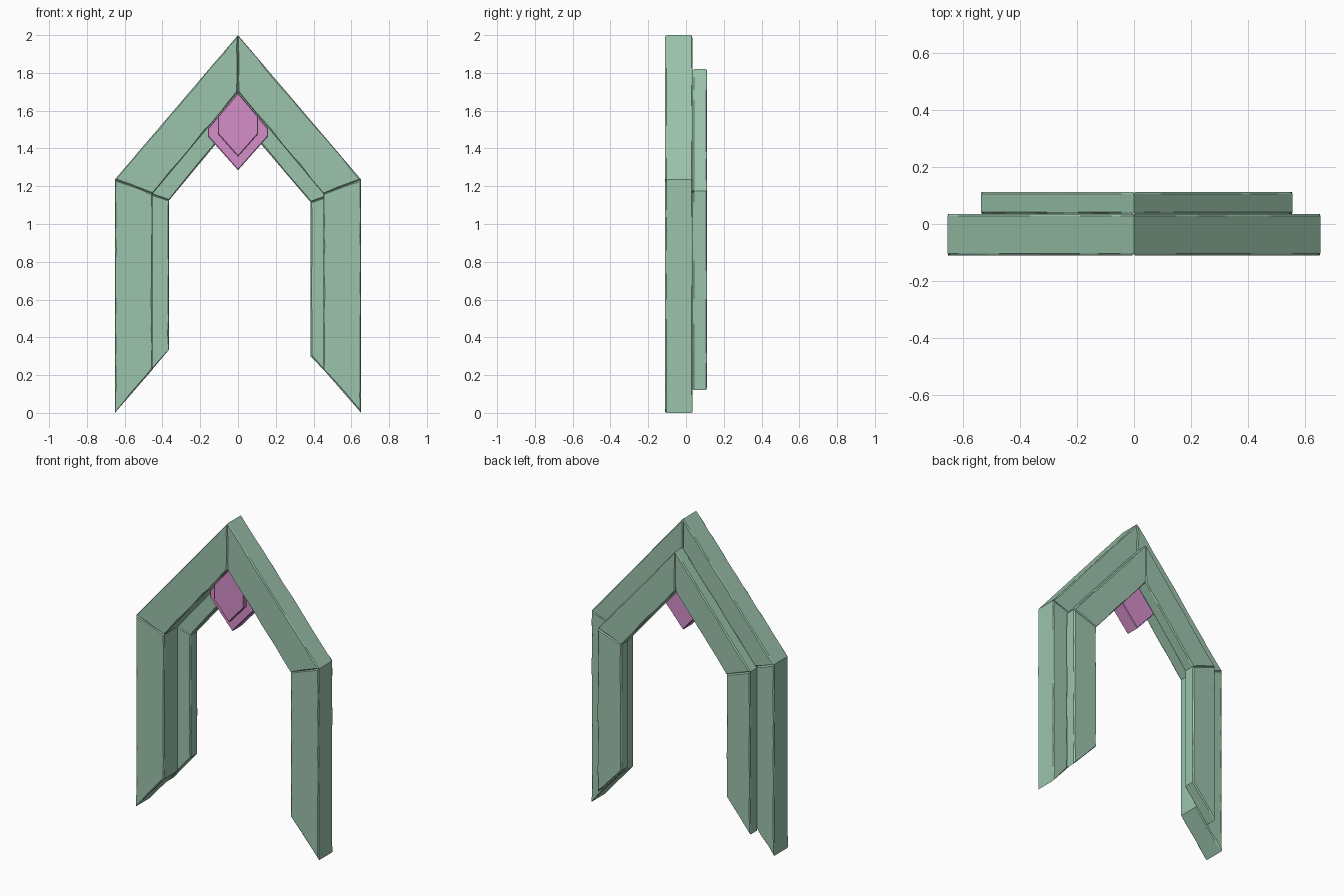
import bpy, bmesh, random
from mathutils import Vector

if "Cube" in bpy.data.objects:
    bpy.data.objects.remove(bpy.data.objects["Cube"])

random.seed(4)


def material(name, color):
    m = bpy.data.materials.new(name)
    m.diffuse_color = color
    m.use_nodes = True
    m.node_tree.nodes["Principled BSDF"].inputs["Base Color"].default_value = m.diffuse_color
    return m


stone = material("green_stone", (0.33, 0.55, 0.41, 1))
pink = material("pink_stone", (0.66, 0.27, 0.58, 1))


def block(name, profile, y0, y1, mat, chip=0.007, step=0.07):
    """Extruded x-z profile with an irregular, chipped chamfer on both rims."""
    pts = [Vector(p) for p in profile]
    area = sum(a.x * b.y - b.x * a.y for a, b in zip(pts, pts[1:] + pts[:1]))
    if area < 0:
        pts.reverse()
    n = len(pts)
    normals = []
    for i in range(n):
        d = (pts[(i + 1) % n] - pts[i]).normalized()
        normals.append(Vector((-d.y, d.x)))
    outline = []          # (point, inward direction)
    for i in range(n):
        a, b = pts[i], pts[(i + 1) % n]
        mitre = normals[i - 1] + normals[i]
        outline.append((a, mitre / max(0.3, mitre.dot(normals[i]))))
        count = max(1, int((b - a).length / step)) if step else 1
        for k in range(1, count):
            t = (k + random.uniform(-0.3, 0.3)) / count
            outline.append((a.lerp(b, t), normals[i]))
    bm = bmesh.new()
    rings = []
    for y, inset in ((y0, True), (y0 + chip, False), (y1 - chip, False), (y1, True)):
        ring = []
        for p, d in outline:
            r = random.uniform(0.3, 1.2) if step else 1
            q = p + d * chip * r if inset else p
            ring.append(bm.verts.new((q.x, y, q.y)))
        rings.append(ring)
    m = len(outline)
    for r0, r1 in zip(rings, rings[1:]):
        for i in range(m):
            j = (i + 1) % m
            bm.faces.new((r0[i], r0[j], r1[j], r1[i]))
    bm.faces.new(rings[0])
    bm.faces.new(rings[-1])
    bmesh.ops.recalc_face_normals(bm, faces=bm.faces)
    mesh = bpy.data.meshes.new(name)
    bm.to_mesh(mesh)
    bm.free()
    mesh.materials.append(mat)
    obj = bpy.data.objects.new(name, mesh)
    bpy.context.collection.objects.link(obj)
    return obj


def half_arch(name, outer, inner, y0, y1):
    """Leg and sloping beam, mitred at the knee; points run foot, knee, apex."""
    block(name + "_leg", [outer[0], outer[1], inner[1], inner[0]], y0, y1, stone)
    block(name + "_beam", [outer[1], outer[2], inner[2], inner[1]], y0, y1, stone)


# Front arch, symmetric
for side, s in (("left", -1), ("right", 1)):
    half_arch("front_" + side,
              [(0.652 * s, 0), (0.652 * s, 1.235), (0, 2.0)],
              [(0.452 * s, 0.23), (0.452 * s, 1.16), (0, 1.70)], -0.11, 0.035)

# Back arch, slightly offset to the right
half_arch("back_left", [(-0.535, 0.135), (-0.535, 1.185), (0, 1.82)],
          [(-0.365, 0.335), (-0.365, 1.125), (0, 1.565)], 0.035, 0.112)
half_arch("back_right", [(0.555, 0.12), (0.555, 1.175), (0, 1.82)],
          [(0.385, 0.30), (0.385, 1.115), (0, 1.565)], 0.035, 0.112)


# Keystone: raised front lozenge on a larger one
def lozenge(w, top, shoulder, hip, bottom):
    return [(0, top), (w, shoulder), (w, hip), (0, bottom), (-w, hip), (-w, shoulder)]


block("keystone_base", lozenge(0.16, 1.695, 1.505, 1.465, 1.285),
      -0.06, 0.033, pink, 0.004, 0)
block("keystone_front", lozenge(0.107, 1.695, 1.568, 1.478, 1.357),
      -0.095, -0.06, pink, 0.004, 0)
